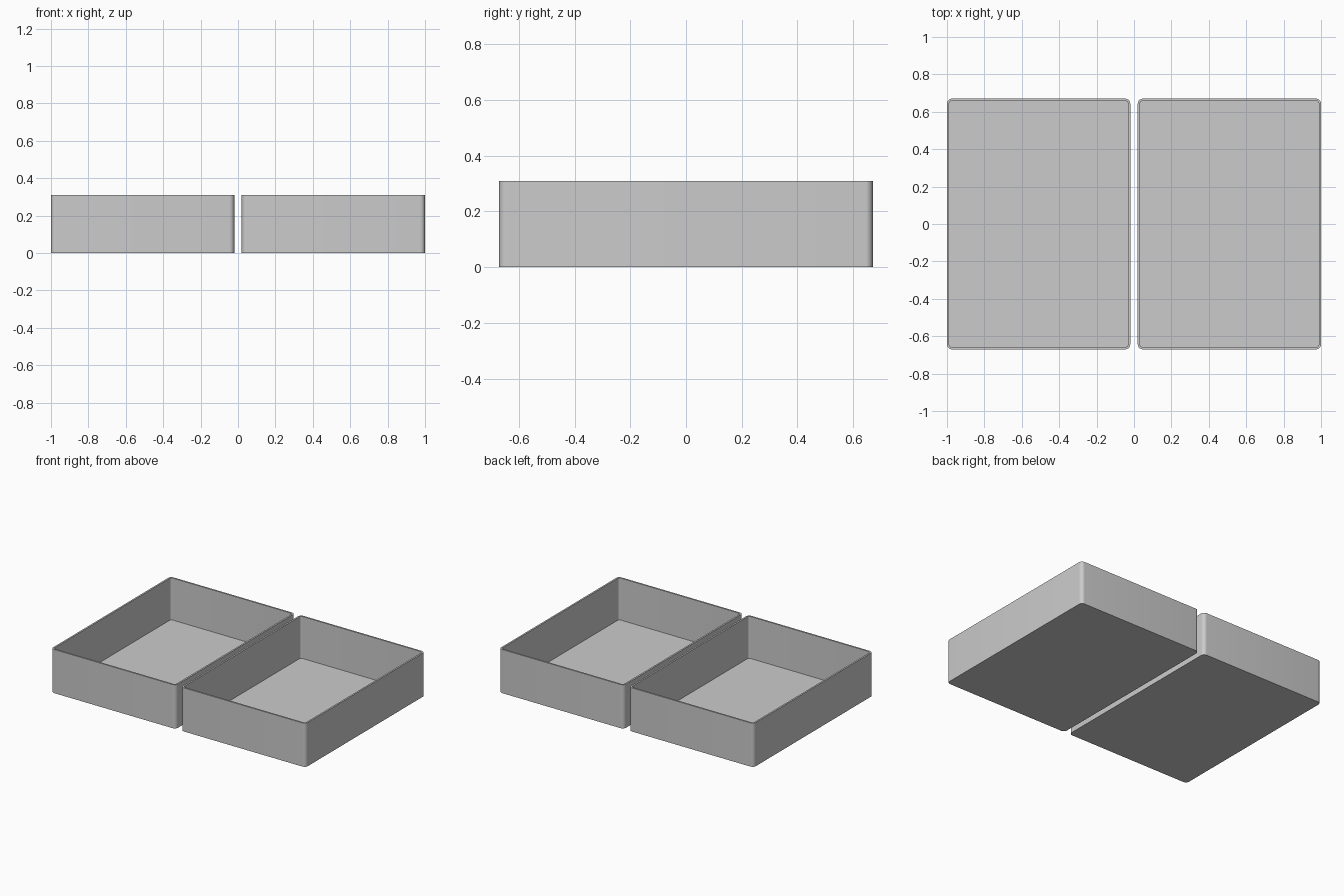
import bpy, bmesh, math

if "Cube" in bpy.data.objects:
    bpy.data.objects.remove(bpy.data.objects["Cube"])

WIDTH, DEPTH, HEIGHT = 0.98, 1.34, 0.31
WALL, FLOOR, RADIUS, STEPS = 0.012, 0.012, 0.026, 8

grey = bpy.data.materials.new("light grey")
grey.diffuse_color = (0.6, 0.6, 0.6, 1)
grey.use_nodes = True
grey.node_tree.nodes["Principled BSDF"].inputs["Base Color"].default_value = grey.diffuse_color


def outline(inset):
    """Rounded rectangle, inset from the outer edge."""
    r = RADIUS - inset
    cx, cy = WIDTH / 2 - RADIUS, DEPTH / 2 - RADIUS
    pts = []
    for q, (sx, sy) in enumerate(((1, 1), (-1, 1), (-1, -1), (1, -1))):
        for i in range(STEPS + 1):
            a = (q + i / STEPS) * math.pi / 2
            pts.append((sx * cx + r * math.cos(a), sy * cy + r * math.sin(a)))
    return pts


def tray(name, x):
    bm = bmesh.new()
    # Rings: outer bottom, outer rim, inner rim, inner floor
    rings = [[bm.verts.new((px, py, z)) for px, py in outline(inset)]
             for inset, z in ((0, 0), (0, HEIGHT), (WALL, HEIGHT), (WALL, FLOOR))]
    n = len(rings[0])
    for a, b in zip(rings, rings[1:]):
        for i in range(n):
            j = (i + 1) % n
            bm.faces.new((a[i], a[j], b[j], b[i]))
    # Underside and inside floor
    bm.faces.new(rings[0][::-1])
    bm.faces.new(rings[-1])
    mesh = bpy.data.meshes.new(name)
    bm.to_mesh(mesh)
    bm.free()
    mesh.materials.append(grey)
    ob = bpy.data.objects.new(name, mesh)
    ob.location.x = x
    bpy.context.collection.objects.link(ob)
    # Smooth corners, sharp rims
    bpy.ops.object.select_all(action='DESELECT')
    ob.select_set(True)
    bpy.context.view_layer.objects.active = ob
    bpy.ops.object.shade_smooth_by_angle(angle=math.radians(30))


tray("left_tray", -0.51)
tray("right_tray", 0.51)
